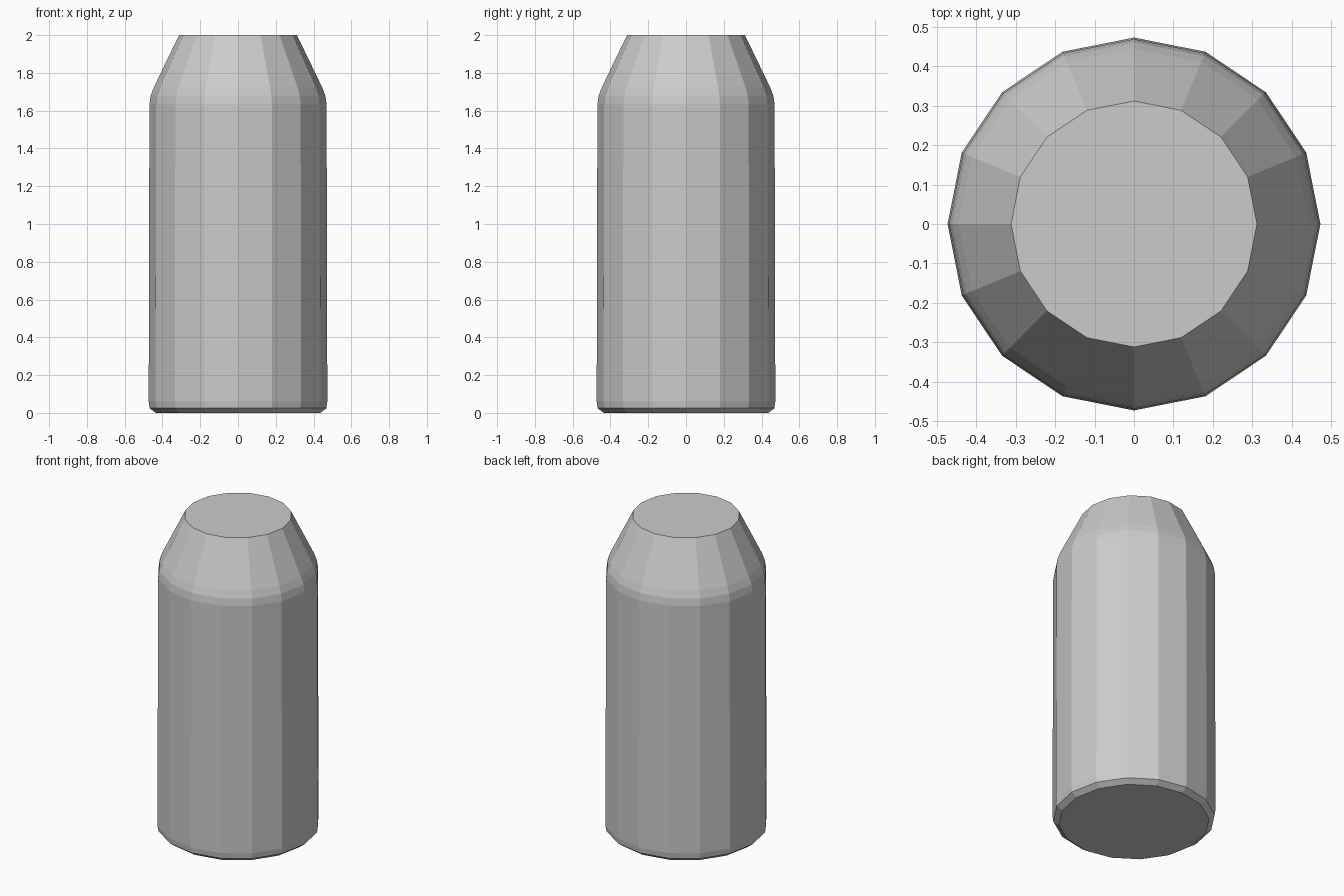
import bpy, bmesh, math

if "Cube" in bpy.data.objects:
    bpy.data.objects.remove(bpy.data.objects["Cube"])

SIDES = 16
# (radius, height) from base to flat top
PROFILE = [(0.435, 0.0), (0.468, 0.025), (0.473, 0.06), (0.469, 1.635),
           (0.462, 1.68), (0.445, 1.725), (0.312, 2.0)]

# Plain grey material
grey = bpy.data.materials.new("light_grey")
grey.diffuse_color = (0.6, 0.6, 0.6, 1.0)
grey.use_nodes = True
grey.node_tree.nodes["Principled BSDF"].inputs["Base Color"].default_value = grey.diffuse_color

# Body: rings of the profile joined by quads, capped at both ends
bm = bmesh.new()
rings = []
for r, z in PROFILE:
    rings.append([bm.verts.new((r * math.cos(2 * math.pi * i / SIDES),
                                r * math.sin(2 * math.pi * i / SIDES), z))
                  for i in range(SIDES)])
for lower, upper in zip(rings, rings[1:]):
    for i in range(SIDES):
        j = (i + 1) % SIDES
        bm.faces.new((lower[i], lower[j], upper[j], upper[i]))
bm.faces.new(rings[-1])
bm.faces.new(rings[0][::-1])

mesh = bpy.data.meshes.new("tapered_cylinder")
bm.to_mesh(mesh)
bm.free()
mesh.materials.append(grey)
body = bpy.data.objects.new("tapered_cylinder", mesh)
bpy.context.collection.objects.link(body)
